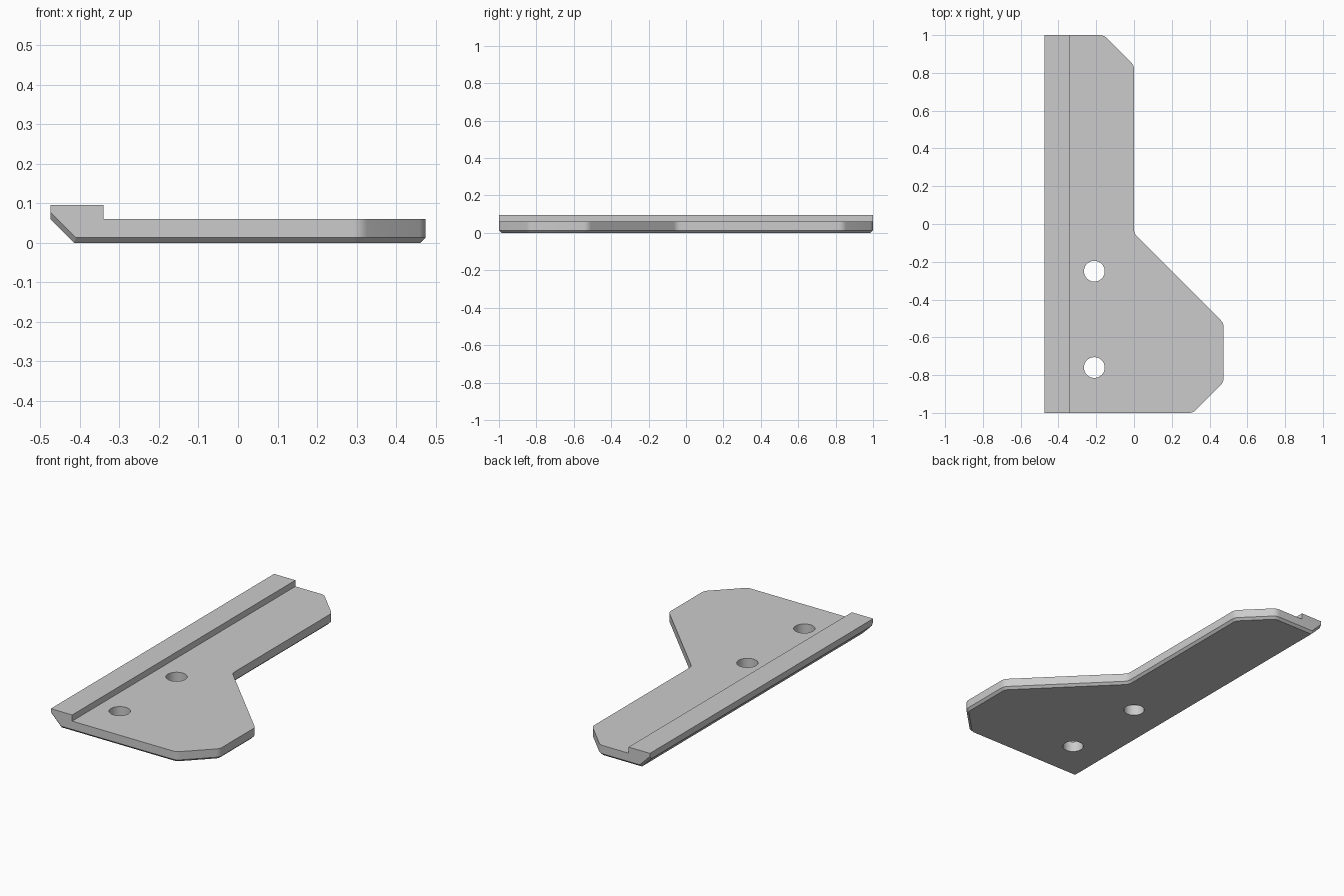
import bpy, bmesh, math
from mathutils import Vector

if "Cube" in bpy.data.objects:
    bpy.data.objects.remove(bpy.data.objects["Cube"], do_unlink=True)

# Single grey material
grey = bpy.data.materials.new("plain grey")
grey.use_nodes = True
colour = (0.6, 0.6, 0.6, 1)
grey.diffuse_color = colour
grey.node_tree.nodes["Principled BSDF"].inputs["Base Color"].default_value = colour


def rounded(points, radius=0.05, steps=6):
    """Outline of (x, y, round?) points with the marked corners filleted."""
    result = []
    for i, (x, y, soft) in enumerate(points):
        p = Vector((x, y))
        if not soft:
            result.append(p)
            continue
        a = (Vector(points[i - 1][:2]) - p).normalized()
        b = (Vector(points[(i + 1) % len(points)][:2]) - p).normalized()
        half = a.angle(b) / 2
        centre = p + (a + b).normalized() * radius / math.sin(half)
        start = p + a * radius / math.tan(half) - centre
        end = p + b * radius / math.tan(half) - centre
        for s in range(steps + 1):
            result.append(centre + start.lerp(end, s / steps).normalized() * radius)
    return result


def prism(name, corners, direction):
    """Closed solid made by sweeping a flat outline."""
    bm = bmesh.new()
    face = bm.faces.new([bm.verts.new(c) for c in corners])
    swept = bmesh.ops.extrude_face_region(bm, geom=[face])["geom"]
    moved = [v for v in swept if isinstance(v, bmesh.types.BMVert)]
    bmesh.ops.translate(bm, verts=moved, vec=direction)
    bmesh.ops.recalc_face_normals(bm, faces=bm.faces)
    mesh = bpy.data.meshes.new(name)
    bm.to_mesh(mesh)
    bm.free()
    mesh.materials.append(grey)
    obj = bpy.data.objects.new(name, mesh)
    bpy.context.collection.objects.link(obj)
    return obj


def boolean(obj, tool, operation):
    tool.hide_render = True
    mod = obj.modifiers.new("cut", 'BOOLEAN')
    mod.object, mod.operation, mod.solver = tool, operation, 'EXACT'
    bpy.context.view_layer.objects.active = obj
    bpy.ops.object.modifier_apply(modifier=mod.name)
    bpy.data.objects.remove(tool, do_unlink=True)


# Cross-section: flat plate, raised rail and undercut long edge
LEFT, RIGHT = -0.474, 0.474
section = [(-0.415, 0), (0.6, 0), (0.6, 0.06), (-0.34, 0.06),
           (-0.34, 0.095), (LEFT, 0.095), (LEFT, 0.059)]
plate = prism("bracket_plate", [(x, -1.1, z) for x, z in section], (0, 2.2, 0))

# Plan outline trims the section to shape
plan = rounded([(-0.6, -1, False), (0.312, -1, True), (RIGHT, -0.838, True),
                (RIGHT, -0.524, True), (0, -0.05, True), (0, 0.84, True),
                (-0.16, 1, True), (-0.6, 1, False)])
boolean(plate, prism("plan_cutter", [(p.x, p.y, -0.1) for p in plan], (0, 0, 0.3)),
        'INTERSECT')

# Chamfer the underside rim, including the ends of the undercut
bm = bmesh.new()
bm.from_mesh(plate.data)
bmesh.ops.remove_doubles(bm, verts=bm.verts, dist=0.0001)
bm.normal_update()
rim = []
for e in bm.edges:
    if len(e.link_faces) == 2:
        low, side = sorted((f.normal for f in e.link_faces), key=lambda n: n.z)
        if low.z < -0.5 and abs(side.z) < 0.1 and side.x > -0.9:
            rim.append(e)
bmesh.ops.bevel(bm, geom=rim, offset=0.013, offset_type='OFFSET', segments=1,
                affect='EDGES', profile=0.5, material=-1)
bm.to_mesh(plate.data)
bm.free()

# Two bolt holes
for y in (-0.25, -0.76):
    ring = [(-0.21 + 0.055 * math.cos(a), y + 0.055 * math.sin(a), -0.1)
            for a in (math.tau * i / 40 for i in range(40))]
    boolean(plate, prism("hole_cutter", ring, (0, 0, 0.3)), 'DIFFERENCE')

# Smooth the fillets and hole walls only
bpy.ops.object.select_all(action='DESELECT')
plate.select_set(True)
bpy.context.view_layer.objects.active = plate
bpy.ops.object.shade_smooth_by_angle(angle=math.radians(30))
